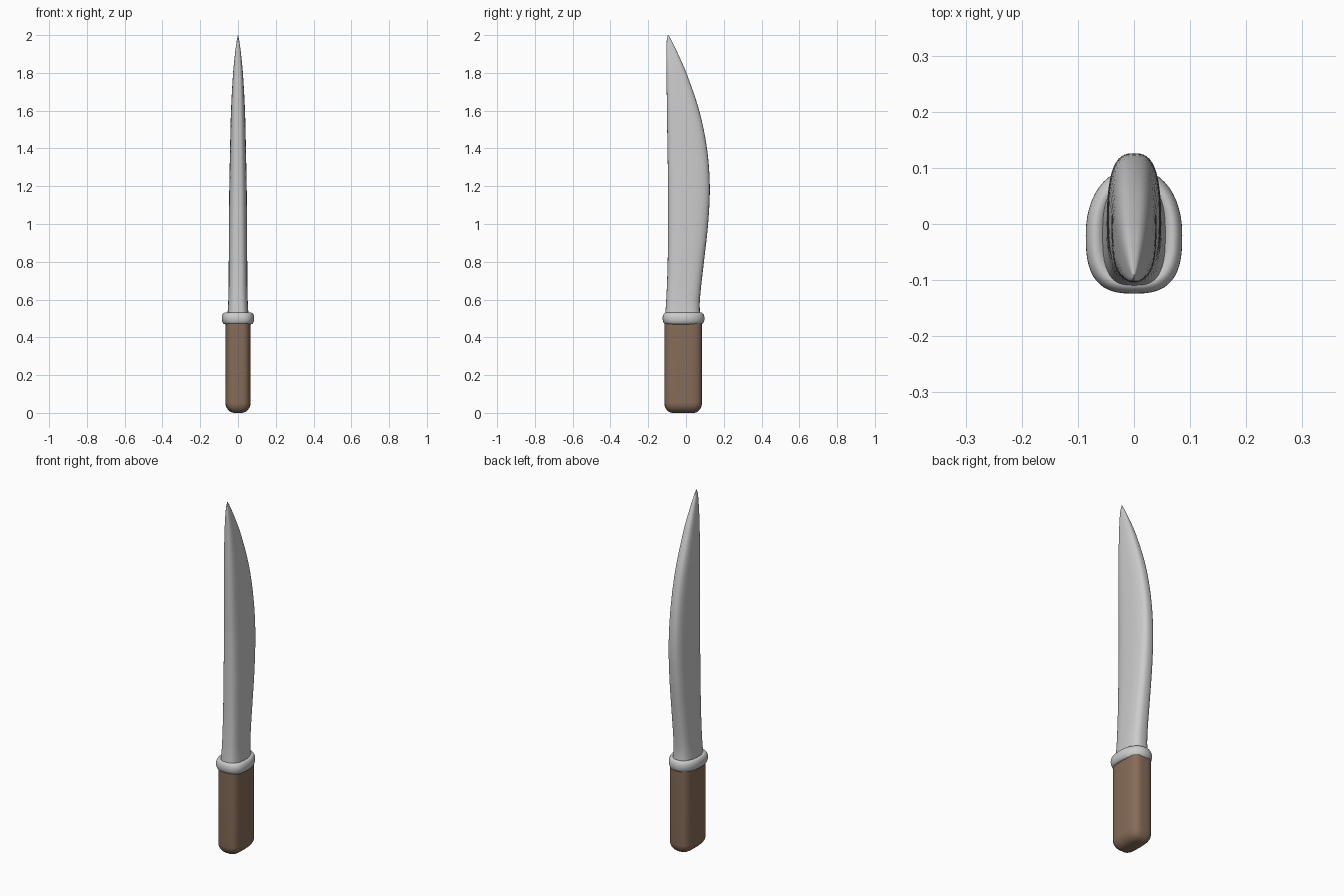
import bpy, bmesh, math

if "Cube" in bpy.data.objects:
    bpy.data.objects.remove(bpy.data.objects["Cube"])

SIDES = 48

def interp(keys, z):
    """Smooth (Catmull-Rom style) lookup in rows of (z, values...)."""
    i = 0
    while i < len(keys) - 2 and z > keys[i + 1][0]:
        i += 1
    a, b = keys[i], keys[i + 1]
    p, q = keys[max(i - 1, 0)], keys[min(i + 2, len(keys) - 1)]
    h = b[0] - a[0]
    t = (z - a[0]) / h
    out = []
    for k in range(1, len(a)):
        m0 = (b[k] - p[k]) / (b[0] - p[0]) * h
        m1 = (q[k] - a[k]) / (q[0] - a[0]) * h
        out.append((2*t**3 - 3*t*t + 1) * a[k] + (t**3 - 2*t*t + t) * m0
                   + (3*t*t - 2*t**3) * b[k] + (t**3 - t*t) * m1)
    return out

def section(z, w, y0, y1, mid, n_front, n_back):
    """Rounded outline; mid places the widest point between y0 and y1."""
    yc = y0 + (y1 - y0) * mid
    pts = []
    for i in range(SIDES):
        a = 2 * math.pi * i / SIDES
        c, s = math.cos(a), math.sin(a)
        n, r = (n_back, y1 - yc) if s >= 0 else (n_front, yc - y0)
        pts.append((w * math.copysign(abs(c) ** (2 / n), c),
                    yc + r * math.copysign(abs(s) ** (2 / n), s), z))
    return pts

def loft(name, rings, color=None):
    bm = bmesh.new()
    rows = [[bm.verts.new(p) for p in ring] for ring in rings]
    for lo, hi in zip(rows, rows[1:]):
        for i in range(SIDES):
            j = (i + 1) % SIDES
            bm.faces.new((lo[i], lo[j], hi[j], hi[i]))
    bm.faces.new(rows[0][::-1])
    bm.faces.new(rows[-1])
    bmesh.ops.recalc_face_normals(bm, faces=bm.faces)
    mesh = bpy.data.meshes.new(name)
    bm.to_mesh(mesh)
    bm.free()
    ob = bpy.data.objects.new(name, mesh)
    bpy.context.collection.objects.link(ob)
    if color:
        mat = bpy.data.materials.new(name + "_material")
        mat.diffuse_color = color
        mat.use_nodes = True
        mat.node_tree.nodes["Principled BSDF"].inputs["Base Color"].default_value = mat.diffuse_color
        mesh.materials.append(mat)
    bpy.ops.object.select_all(action='DESELECT')
    ob.select_set(True)
    bpy.context.view_layer.objects.active = ob
    bpy.ops.object.shade_smooth_by_angle(angle=math.radians(50))
    return ob

# Blade: height, half thickness, spine y, edge y
blade_keys = [
    (0.50, 0.058, -0.112, 0.078), (0.56, 0.053, -0.107, 0.072),
    (0.65, 0.050, -0.102, 0.078), (0.80, 0.049, -0.097, 0.095),
    (1.00, 0.048, -0.095, 0.117), (1.20, 0.046, -0.095, 0.126),
    (1.40, 0.042, -0.098, 0.111), (1.60, 0.037, -0.101, 0.070),
    (1.80, 0.026, -0.103, 0.002), (1.90, 0.016, -0.104, -0.042),
    (1.97, 0.007, -0.102, -0.076), (2.00, 0.001, -0.096, -0.092)]
blade = []
for i in range(61):
    z = 0.5 + 1.5 * math.sin(i / 60 * math.pi / 2)
    w, y0, y1 = interp(blade_keys, z)
    blade.append(section(z, w, y0, y1, 0.5, 3, 2.8))
loft("blade", blade)

# Guard: rounded collar with a shallow dip around the blade root
guard = []
collar = [(0.035, 0.475), (0.02, 0.47)]
for i in range(13):
    a = math.pi * (i / 12 - 0.5)
    collar.append((0.017 * (1 - math.cos(a)), 0.5 + 0.031 * math.sin(a)))
collar += [(0.024, 0.529), (0.031, 0.522), (0.037, 0.514), (0.05, 0.512)]
for inset, z in collar:
    guard.append(section(z, 0.086 - inset, -0.124 + inset, 0.098 - inset,
                         0.47, 2.8, 2.15))
loft("guard", guard)

# Handle: rounded grip with a domed butt end
handle = []
for i in range(13):
    a = math.pi / 2 * i / 12
    k = 1 - math.sin(a)
    handle.append(section(0.055 * (1 - math.cos(a)), 0.067 - 0.05 * k,
                          -0.115 + 0.045 * k, 0.085 - 0.045 * k, 0.5, 3.6, 3.4))
handle.append(section(0.49, 0.066, -0.115, 0.085, 0.5, 3.6, 3.4))
loft("handle", handle, (0.24, 0.15, 0.10, 1))
